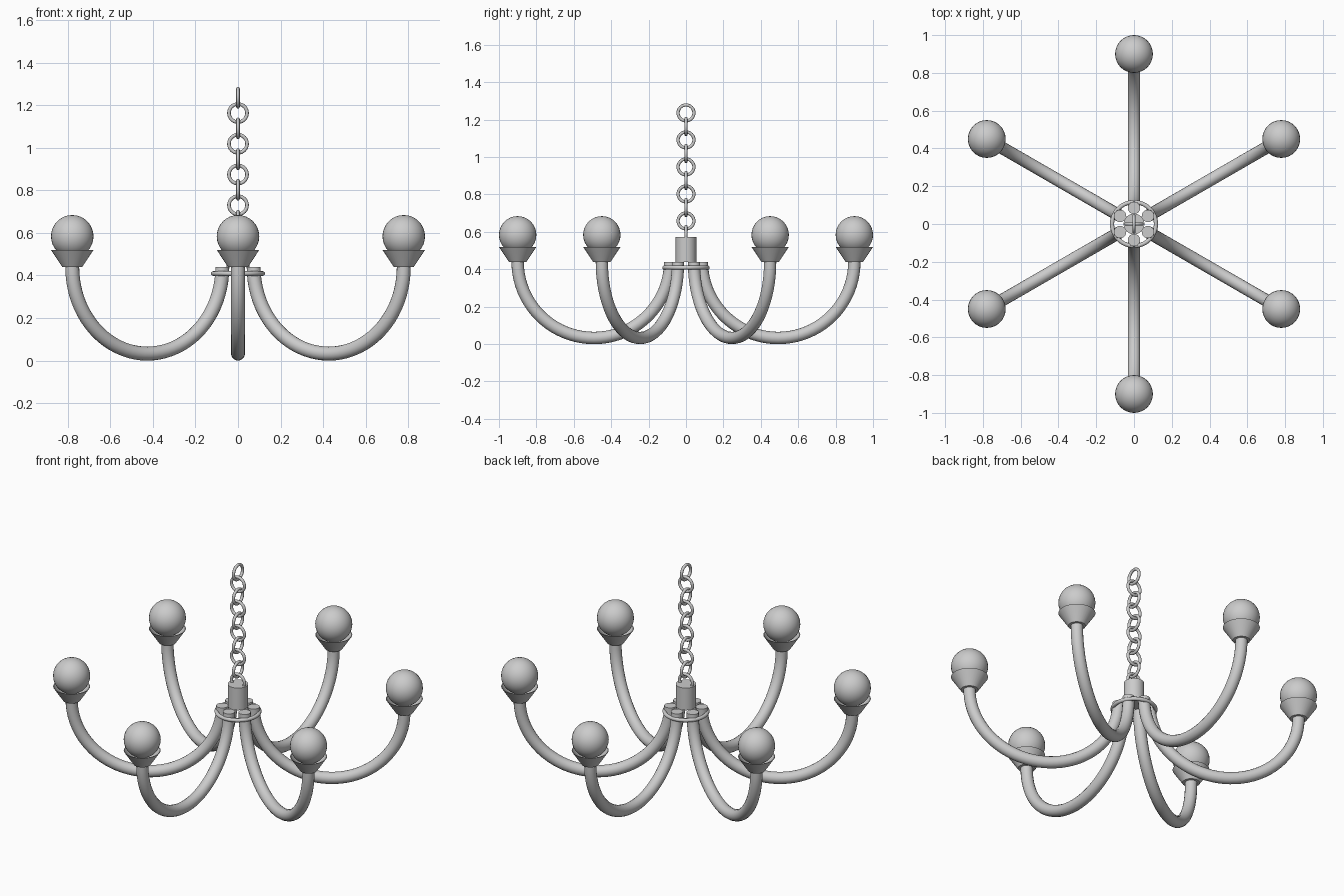
import bpy, bmesh, math
from mathutils import Matrix, Vector

if "Cube" in bpy.data.objects:
    bpy.data.objects.remove(bpy.data.objects["Cube"])

ARMS = 6
OUT_R, IN_R, END_Z, TUBE = 0.9, 0.085, 0.44, 0.033


def finish(name, angle=40):
    ob = bpy.context.object
    ob.name = name
    bpy.ops.object.shade_smooth_by_angle(angle=math.radians(angle))
    return ob


def from_bmesh(bm, name):
    bmesh.ops.recalc_face_normals(bm, faces=bm.faces)
    me = bpy.data.meshes.new(name)
    bm.to_mesh(me)
    bm.free()
    ob = bpy.data.objects.new(name, me)
    bpy.context.collection.objects.link(ob)
    bpy.ops.object.select_all(action='DESELECT')
    ob.select_set(True)
    bpy.context.view_layer.objects.active = ob
    return finish(name)


def arm(name, angle):
    # a circle swept through a half turn, then capped
    bm = bmesh.new()
    ring = bmesh.ops.create_circle(bm, segments=16, radius=TUBE,
                                   matrix=Matrix.Translation((IN_R, 0, END_Z)))
    bmesh.ops.spin(bm, geom=ring['verts'] + bm.edges[:],
                   cent=((IN_R + OUT_R) / 2, 0, END_Z), axis=(0, -1, 0),
                   angle=math.pi, steps=40)
    bmesh.ops.holes_fill(bm, edges=[e for e in bm.edges if e.is_boundary], sides=0)
    bmesh.ops.rotate(bm, verts=bm.verts, cent=(0, 0, 0),
                     matrix=Matrix.Rotation(angle, 3, 'Z'))
    return from_bmesh(bm, name)


def cup(name, x, y):
    # thin flared cup, open at the top
    bm = bmesh.new()
    profile = [(0, 0.44), (0.047, 0.44), (0.1, 0.52), (0.096, 0.52), (0.045, 0.445), (0, 0.445)]
    vs = [bm.verts.new((r, 0, z)) for r, z in profile]
    es = [bm.edges.new(p) for p in zip(vs, vs[1:])]
    bmesh.ops.spin(bm, geom=vs + es, cent=(0, 0, 0), axis=(0, 0, 1),
                   angle=math.tau, steps=32)
    bmesh.ops.remove_doubles(bm, verts=bm.verts, dist=1e-4)
    bmesh.ops.translate(bm, verts=bm.verts, vec=Vector((x, y, 0)))
    return from_bmesh(bm, name)


# arms, cups and globe bulbs
for i in range(ARMS):
    a = math.radians(30 + i * 360 / ARMS)
    x, y = OUT_R * math.cos(a), OUT_R * math.sin(a)
    arm(f"arm_{i + 1}", a)
    cup(f"cup_{i + 1}", x, y)
    bpy.ops.mesh.primitive_uv_sphere_add(segments=32, ring_count=16, radius=0.1,
                                         location=(x, y, 0.584))
    finish(f"bulb_{i + 1}")

# central hub
bpy.ops.mesh.primitive_cylinder_add(vertices=32, radius=0.055, depth=0.132,
                                    location=(0, 0, 0.506))
finish("hub")

# band around the inner arm ends
bpy.ops.mesh.primitive_torus_add(major_radius=0.116, minor_radius=0.011,
                                 major_segments=48, minor_segments=12,
                                 location=(0, 0, 0.409))
finish("arm_band", 60)

# chain links, alternating a quarter turn
for i in range(10):
    turn = math.pi / 2 if i % 2 else 0
    bpy.ops.mesh.primitive_torus_add(major_radius=0.0425, minor_radius=0.0085,
                                     major_segments=32, minor_segments=12,
                                     location=(0, 0, 0.586 + i * 0.0722),
                                     rotation=(math.pi / 2, 0, turn))
    finish(f"chain_link_{i + 1}", 60)
